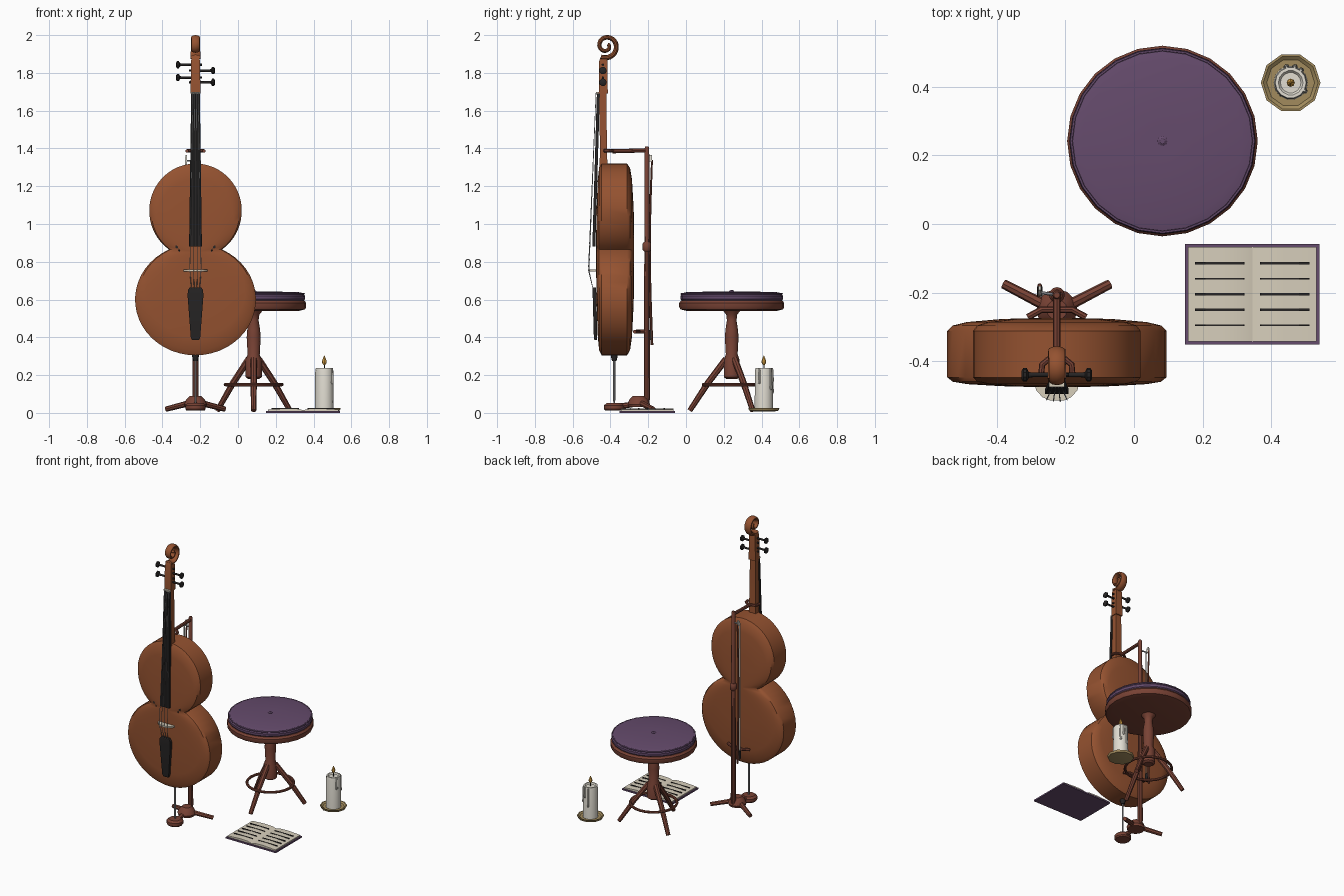
import bpy, bmesh
from math import sin, cos, pi, radians, sqrt, asin
from mathutils import Vector as V

if "Cube" in bpy.data.objects:
    bpy.data.objects.remove(bpy.data.objects["Cube"])

def mat(name, *c):
    m = bpy.data.materials.new(name)
    m.diffuse_color = (*c, 1)
    m.use_nodes = True
    m.node_tree.nodes["Principled BSDF"].inputs["Base Color"].default_value = m.diffuse_color
    return m

VARNISH = mat("varnish", .30, .085, .03)
WOOD = mat("dark_wood", .19, .055, .035)
BLACK = mat("ebony", .02, .018, .018)
PURPLE = mat("purple", .13, .07, .15)
CREAM = mat("cream", .68, .62, .5)
BRASS = mat("brass", .36, .26, .11)
METAL = mat("metal", .35, .35, .36)
FLAME = mat("flame", .8, .42, .07)
WAX = mat("wax", .75, .72, .64)

def loft(name, rings, m, closed=False, angle=35):
    bm = bmesh.new()
    rs = [[bm.verts.new(p) for p in r] for r in rings]
    n = len(rs[0])
    for a, b in zip(rs, rs[1:] + ([rs[0]] if closed else [])):
        for i in range(n):
            j = (i + 1) % n
            bm.faces.new((a[i], a[j], b[j], b[i]))
    if not closed:
        bm.faces.new(rs[0])
        bm.faces.new(rs[-1])
    bmesh.ops.recalc_face_normals(bm, faces=bm.faces)
    me = bpy.data.meshes.new(name)
    bm.to_mesh(me)
    bm.free()
    me.materials.append(m)
    ob = bpy.data.objects.new(name, me)
    bpy.context.collection.objects.link(ob)
    bpy.ops.object.select_all(action='DESELECT')
    ob.select_set(True)
    bpy.context.view_layer.objects.active = ob
    bpy.ops.object.shade_smooth_by_angle(angle=radians(angle))
    return ob

def lathe(name, x, y, prof, m, n=24):
    return loft(name, [[(x + r * cos(2 * pi * i / n), y + r * sin(2 * pi * i / n), z)
                        for i in range(n)] for r, z in prof], m)

def tube(name, pts, r, m, n=8, closed=False, ref=None, flat=1):
    pts = [V(p) for p in pts]
    k = len(pts)
    rad = r if isinstance(r, (list, tuple)) else [r] * k
    rings = []
    for i, p in enumerate(pts):
        a = pts[i - 1] if i or closed else p
        b = pts[(i + 1) % k] if i < k - 1 or closed else p
        t = (b - a).normalized()
        f = V(ref) if ref else (V((1, 0, 0)) if abs(t.x) < .7 else V((0, 0, 1)))
        u = t.cross(f).normalized()
        w = u.cross(t)
        rings.append([p + rad[i] * (u * cos(2 * pi * j / n) + w * sin(2 * pi * j / n) * flat) for j in range(n)])
    return loft(name, rings, m, closed)

def block(name, secs, m):
    # stacked rectangles: x, y, z, half width, half depth
    return loft(name, [[(x + i * a, y + j * b, z) for i, j in ((-1, -1), (1, -1), (1, 1), (-1, 1))]
                       for x, y, z, a, b in secs], m, angle=25)

CX = -.225

# cello body: figure-eight outline lofted from back to front
def outline(N=20):
    (z1, a1, b1), (z2, a2, b2) = (.60, .32, .295), (1.07, .245, .25)
    lo, hi = .82, .895
    for _ in range(30):
        z = (lo + hi) / 2
        if a1 * sqrt(1 - ((z - z1) / b1) ** 2) > a2 * sqrt(1 - ((z - z2) / b2) ** 2):
            lo = z
        else:
            hi = z
    e1, e2 = asin((z - z1) / b1), asin((z - z2) / b2)
    half = []
    for i in range(N + 1):
        t = -pi / 2 + (e1 + pi / 2) * i / N
        half.append((a1 * cos(t), z1 + b1 * sin(t)))
    for i in range(1, N + 1):
        t = e2 + (pi / 2 - e2) * i / N
        half.append((a2 * cos(t), z2 + b2 * sin(t)))
    return half + [(-x, z) for x, z in half[-2:0:-1]]

OUT, ZC = outline(), .85
body_prof = [(.15, -.274), (.5, -.277), (.82, -.286), (.95, -.296), (1, -.312),
             (1, -.447), (.95, -.460), (.82, -.467), (.5, -.473), (.15, -.476)]
loft("cello_body", [[(CX + x * s, y, ZC + (z - ZC) * s) for x, z in OUT] for s, y in body_prof], VARNISH)

# neck, fingerboard, pegbox and scroll
block("neck", [(CX, -.437, 1.27, .027, .024), (CX, -.437, 1.36, .025, .019), (CX, -.440, 1.71, .021, .018)], VARNISH)
block("fingerboard", [(CX, -.488, .88, .034, .008), (CX, -.464, 1.69, .023, .008)], BLACK)
block("nut", [(CX, -.465, 1.69, .023, .011), (CX, -.465, 1.70, .023, .011)], CREAM)
block("pegbox", [(CX, -.438, 1.69, .026, .024), (CX, -.438, 1.86, .024, .022), (CX, -.436, 1.885, .02, .016)], VARNISH)
sp = []
for i in range(37):
    f = i / 36
    a, r = radians(-115 + 520 * f), .066 - .054 * f
    sp.append((CX, -.423 + r * cos(a), 1.943 + r * sin(a)))
tube("scroll", sp, [.014 - .005 * i / 36 for i in range(37)], VARNISH, 10, ref=(1, 0, 0), flat=2)

# tuning pegs
for i, (s, z) in enumerate([(-1, 1.843), (-1, 1.775), (1, 1.812), (1, 1.75)]):
    xs = [-.035, .075, .082, .088, .098, .103]
    tube(f"peg_{i}", [(CX + s * x, -.44, z) for x in xs], [.006, .007, .009, .02, .02, .012], BLACK, 10)

# tailpiece, bridge, strings
block("tailpiece", [(CX, -.478, .385, .018, .007), (CX, -.479, .40, .025, .009), (CX, -.484, .62, .042, .010),
                    (CX, -.486, .65, .040, .010), (CX, -.486, .665, .03, .008)], BLACK)
loft("bridge", [[(CX + x, y, .748 + dz) for x, y in
                 ((-.065, -.466), (-.06, -.485), (-.042, -.505), (-.02, -.515), (.02, -.515),
                  (.042, -.505), (.06, -.485), (.065, -.466), (.02, -.474), (-.02, -.474))]
                for dz in (0, .011)], CREAM)
for i in (-1.5, -.5, .5, 1.5):
    d = abs(i) * .004
    tube("string", [(CX + i * .009, -.476, 1.695), (CX + i * .02, -.519 + d, .755), (CX + i * .014, -.492, .655)],
         .0017, METAL, 5)

# sound holes
for s in (-1, 1):
    pts = [(.098, .885), (.088, .875), (.082, .83), (.082, .79), (.085, .75), (.078, .71), (.068, .70)]
    pts = [(CX + s * (x + .005 * (z < .8)), -.468, z) for x, z in pts]
    tube("sound_hole", pts, .005, BLACK, 6, ref=(0, 1, 0))
    for x, z in ((.098, .88), (.073, .706)):
        tube("sound_hole_dot", [(CX + s * x, -.46, z), (CX + s * x, -.473, z)], .009, BLACK, 8)

# endpin and its rest
lathe("endpin_collar", CX, -.38, [(.012, .275), (.018, .30), (.018, .325)], BLACK, 12)
lathe("endpin", CX, -.38, [(.003, .04), (.006, .07), (.006, .31)], METAL, 8)
lathe("endpin_rest", CX, -.38, [(.048, .012), (.054, .02), (.054, .04), (.04, .052)], WOOD, 12)

# cello stand
PY = -.207
lathe("stand_post", CX, PY, [(.014, .05), (.017, .08), (.015, .7), (.013, 1.40), (.009, 1.41)], WOOD, 10)
lathe("post_collar", CX, PY, [(.016, .855), (.023, .865), (.023, .895), (.016, .905)], WOOD, 12)
lathe("stand_hub", CX, -.25, [(.055, .03), (.06, .045), (.05, .07), (.03, .09)], WOOD, 12)
for s in (-1, 1):
    tube("stand_leg", [(CX, -.255, .06), (CX + s * .155, -.175, .02)], [.017, .014], WOOD, 8)
tube("stand_front_leg", [(CX, -.25, .05), (CX, -.38, .03)], .015, WOOD, 8)
tube("upper_arm", [(CX, PY, 1.39), (CX, -.39, 1.385)], .011, WOOD, 8)
tube("neck_yoke", [(CX + x, y, 1.387) for x, y in
                   ((-.045, -.435), (-.043, -.41), (-.025, -.395), (0, -.39), (.025, -.395), (.043, -.41), (.045, -.435))],
     .009, WOOD, 8, ref=(0, 0, 1))
tube("lower_arm", [(CX, PY, .43), (CX, -.265, .43)], .011, WOOD, 8)
tube("body_rest", [(CX + x, y, .43) for x, y in ((-.085, -.272), (-.045, -.25), (.045, -.25), (.085, -.272))],
     .01, WOOD, 8, ref=(0, 0, 1))

# bow hanging on the stand
BX = CX - .05
tube("bow_hook", [(CX, -.207, 1.335), (BX, -.2, 1.335), (BX, -.185, 1.35)], .005, METAL, 6, ref=(0, .3, 1))
tube("bow_stick", [(BX, -.18 - .012 * sin(pi * i / 10), .36 + i * .098) for i in range(11)],
     [.007 - .0002 * i for i in range(11)], WOOD, 8)
block("bow_hair", [(BX, -.208, .40, .005, .001), (BX, -.208, 1.34, .005, .001)], WAX)
block("bow_frog", [(BX, -.197, .385, .008, .014), (BX, -.197, .44, .007, .013)], BLACK)
block("bow_tip", [(BX, -.195, 1.33, .005, .015), (BX, -.187, 1.365, .004, .006)], WAX)

# stool
SX, SY = .083, .242
lathe("seat", SX, SY, [(.24, .54), (.272, .548), (.278, .56), (.278, .582), (.268, .595)], WOOD)
lathe("cushion", SX, SY, [(.262, .592), (.271, .602), (.272, .618), (.262, .634), (.235, .640), (.05, .643)], PURPLE)
tube("cushion_piping", [(SX + .266 * cos(i * pi / 12), SY + .266 * sin(i * pi / 12), .63) for i in range(24)],
     .005, PURPLE, 6, True, (0, 0, 1))
lathe("cushion_button", SX, SY, [(.014, .64), (.014, .645), (.007, .65)], PURPLE, 10)
lathe("stool_column", SX, SY, [(.03, .18), (.043, .19), (.043, .28), (.032, .31), (.037, .40), (.034, .44),
                               (.026, .49), (.03, .52), (.05, .545)], WOOD, 14)
for k in range(3):
    a = radians(-90 + 120 * k)
    tube("stool_leg", [(SX + r * cos(a), SY + r * sin(a), z) for r, z in ((.03, .285), (.125, .16), (.222, .012))],
         [.018, .017, .014], WOOD, 8)
tube("foot_ring", [(SX + .15 * cos(i * pi / 12), SY + .15 * sin(i * pi / 12), .15) for i in range(24)],
     .009, WOOD, 8, True, (0, 0, 1))

# candle
KX, KY = .457, .412
lathe("candle_dish", KX, KY, [(.06, .008), (.082, .012), (.087, .026), (.08, .026), (.07, .018)], BRASS, 10)
lathe("candle", KX, KY, [(.050, .016), (.048, .22), (.045, .238), (.036, .238), (.03, .23)], WAX, 14)
lathe("wick", KX, KY, [(.003, .225), (.003, .262)], BLACK, 6)
lathe("flame", KX, KY, [(.004, .253), (.011, .263), (.012, .275), (.006, .292), (.001, .303)], FLAME, 8)
for d, z in ((50, .13), (75, .17), (105, .11), (330, .16)):
    a = radians(d)
    x, y = KX + .047 * cos(a), KY + .047 * sin(a)
    lathe("wax_drip", x, y, [(.004, z - .008), (.009, z), (.007, z + .02), (.006, .225), (.003, .238)], WAX, 7)

# open music book
MX, MY = .345, -.205
block("book_cover", [(MX, MY, 0, .196, .146), (MX, MY, .01, .196, .146)], PURPLE)
page = [(0, .014), (.03, .022), (.09, .024), (.187, .018)]
for s in (-1, 1):
    prof = [(MX, .009)] + [(MX + s * x, z) for x, z in page] + [(MX + s * .187, .009)]
    loft("pages", [[(x, MY + t * .138, z) for x, z in prof] for t in (-1, 1)], CREAM)
    for i in range(5):
        h = .0035 if i in (0, 2, 3) else .0018
        block("staff_line", [(MX + s * .095, MY + .09 - i * .045, z, .072, h) for z in (.018, .0255)], BLACK)
